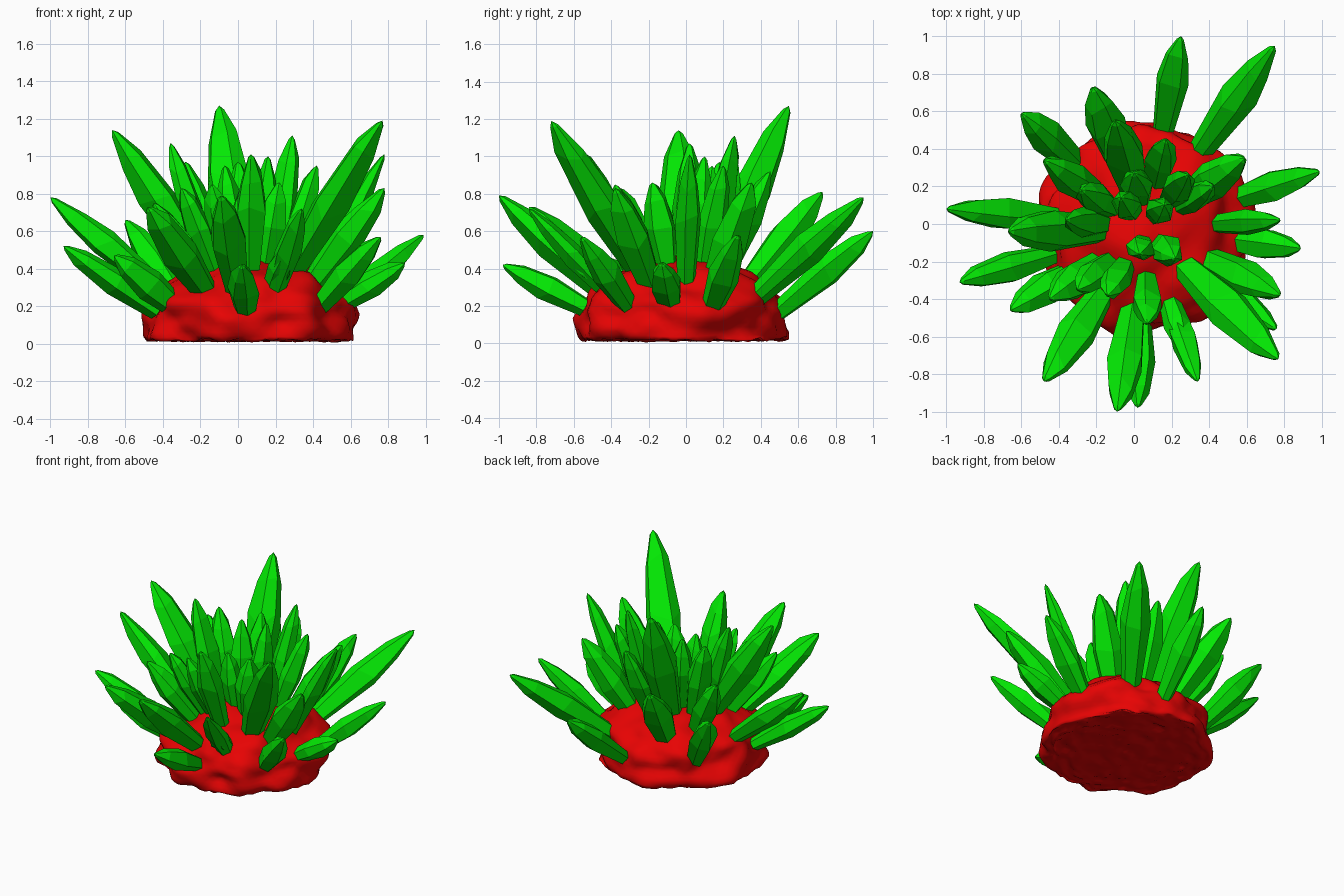
import bpy, bmesh, math, random
from mathutils import Vector, noise

if "Cube" in bpy.data.objects:
    bpy.data.objects.remove(bpy.data.objects["Cube"])

random.seed(4)
CX, CY = 0.06, -0.02      # middle of the rock
RAD, HEIGHT, POW = 0.55, 0.34, 2.15


def material(name, colour):
    m = bpy.data.materials.new(name)
    m.diffuse_color = colour
    m.use_nodes = True
    m.node_tree.nodes["Principled BSDF"].inputs["Base Color"].default_value = m.diffuse_color
    return m


def add_object(name, bm, mat, smooth):
    bmesh.ops.recalc_face_normals(bm, faces=bm.faces)
    for f in bm.faces:
        f.smooth = smooth
    me = bpy.data.meshes.new(name)
    bm.to_mesh(me)
    bm.free()
    me.materials.append(mat)
    ob = bpy.data.objects.new(name, me)
    bpy.context.collection.objects.link(ob)
    return ob


red = material("red_rock", (0.8, 0.001, 0.001, 1))
green = material("green_crystal", (0.001, 0.8, 0.001, 1))

# Lumpy domed rock with a nearly flat, rough underside
bm = bmesh.new()
bmesh.ops.create_icosphere(bm, subdivisions=5, radius=1)
for v in bm.verts:
    d = v.co.normalized()
    h = math.hypot(d.x, d.y)
    s = (h ** POW + abs(d.z) ** POW) ** (-1 / POW)
    s *= 1 + 0.12 * noise.noise(d * 2.2) + 0.05 * noise.noise(d * 4.5 + Vector((3, 1, 7)))
    z = d.z * s * HEIGHT + 0.11
    floor = 0.02 + 0.02 * noise.noise(d * 9)
    v.co = (CX + d.x * s * RAD, CY + d.y * s * RAD, max(z, floor, 0))
add_object("rock_base", bm, red, True)


# Six-sided crystal: narrow foot, wide shoulder, blunt tip
def crystal(name, foot, tip, r):
    axis = tip - foot
    length = axis.length
    rot = axis.to_track_quat('Z', 'Y')
    flat = random.uniform(0.8, 0.95)
    roll = random.uniform(0, math.tau)
    angles = [roll + math.tau * (i + random.uniform(-0.18, 0.18)) / 6 for i in range(6)]
    profile = [(0, 0.62), (random.uniform(0.45, 0.58), 1.0), (0.8, 0.7), (0.97, 0.22)]
    bm = bmesh.new()
    rings = []
    for t, w in profile:
        ring = []
        for a in angles:
            dt = random.uniform(-0.05, 0.05) if 0 < t < 0.9 else 0
            p = Vector((r * w * math.cos(a), r * w * flat * math.sin(a), length * (t + dt)))
            ring.append(bm.verts.new(foot + rot @ p))
        rings.append(ring)
    for lo, hi in zip(rings, rings[1:]):
        for i in range(6):
            j = (i + 1) % 6
            bm.faces.new((lo[i], lo[j], hi[j], hi[i]))
    bm.faces.new(rings[0])
    top = bm.verts.new(tip)
    for i in range(6):
        bm.faces.new((rings[-1][i], rings[-1][(i + 1) % 6], top))
    add_object(name, bm, green, False)


# Crystal tips grouped by how far out their feet stand
low_tips = [(-0.93, -0.31, 0.52), (-0.66, -0.46, 0.47), (0.02, -0.98, 0.42),
            (0.89, -0.13, 0.43), (0.99, 0.28, 0.58),
            (0.76, -0.56, 0.57), (0.25, 1.0, 0.6), (-0.6, 0.59, 0.66)]
mid_tips = [(-1.0, 0.08, 0.78), (-0.48, -0.84, 0.73), (-0.09, -1.0, 0.79),
            (0.78, -0.38, 0.83), (0.75, 0.95, 0.78),
            (-0.22, 0.73, 0.81), (0.59, 0.35, 0.86), (-0.48, 0.34, 0.8),
            (-0.45, -0.4, 0.75)]
slim_tips = [(0.34, -0.84, 0.72), (0.78, 0.02, 1.01), (0.28, -0.69, 0.53)]
tall_tips = [(0.77, -0.72, 1.19), (-0.67, -0.04, 1.14), (-0.1, 0.55, 1.27)]
inner_tips = [(0.07, -0.53, 1.01), (-0.36, 0.02, 1.07), (-0.28, 0.18, 0.97),
              (0.29, 0.26, 1.11), (0.42, 0.2, 0.95), (-0.14, -0.38, 0.85),
              (0.03, -0.16, 0.85), (0.22, -0.18, 0.86), (0.16, 0.1, 1.0),
              (-0.07, 0.14, 0.95), (0.0, 0.27, 0.97), (0.17, 0.45, 0.92),
              (-0.3, -0.35, 0.83)]
# Group: name, tips, foot distance ratio, radius, highest foot
groups = [("low_crystal", low_tips, 0.5, 0.092, 0.17),
          ("middle_crystal", mid_tips, 0.41, 0.1, 0.26),
          ("slim_crystal", slim_tips, 0.46, 0.07, 0.25),
          ("tall_crystal", tall_tips, 0.3, 0.12, 0.36),
          ("inner_crystal", inner_tips, 0.52, 0.085, 0.4)]

for name, tips, k, r, top_z in groups:
    for n, t in enumerate(tips, 1):
        tip = Vector(t)
        fx, fy = CX + k * (tip.x - CX), CY + k * (tip.y - CY)
        h = min(math.hypot(fx - CX, fy - CY) / RAD, 0.96)
        fz = HEIGHT * (1 - h ** POW) ** (1 / POW) + 0.08
        foot = Vector((fx, fy, min(fz, top_z)))
        crystal(f"{name}_{n}", foot, tip, r * random.uniform(0.93, 1.07))
